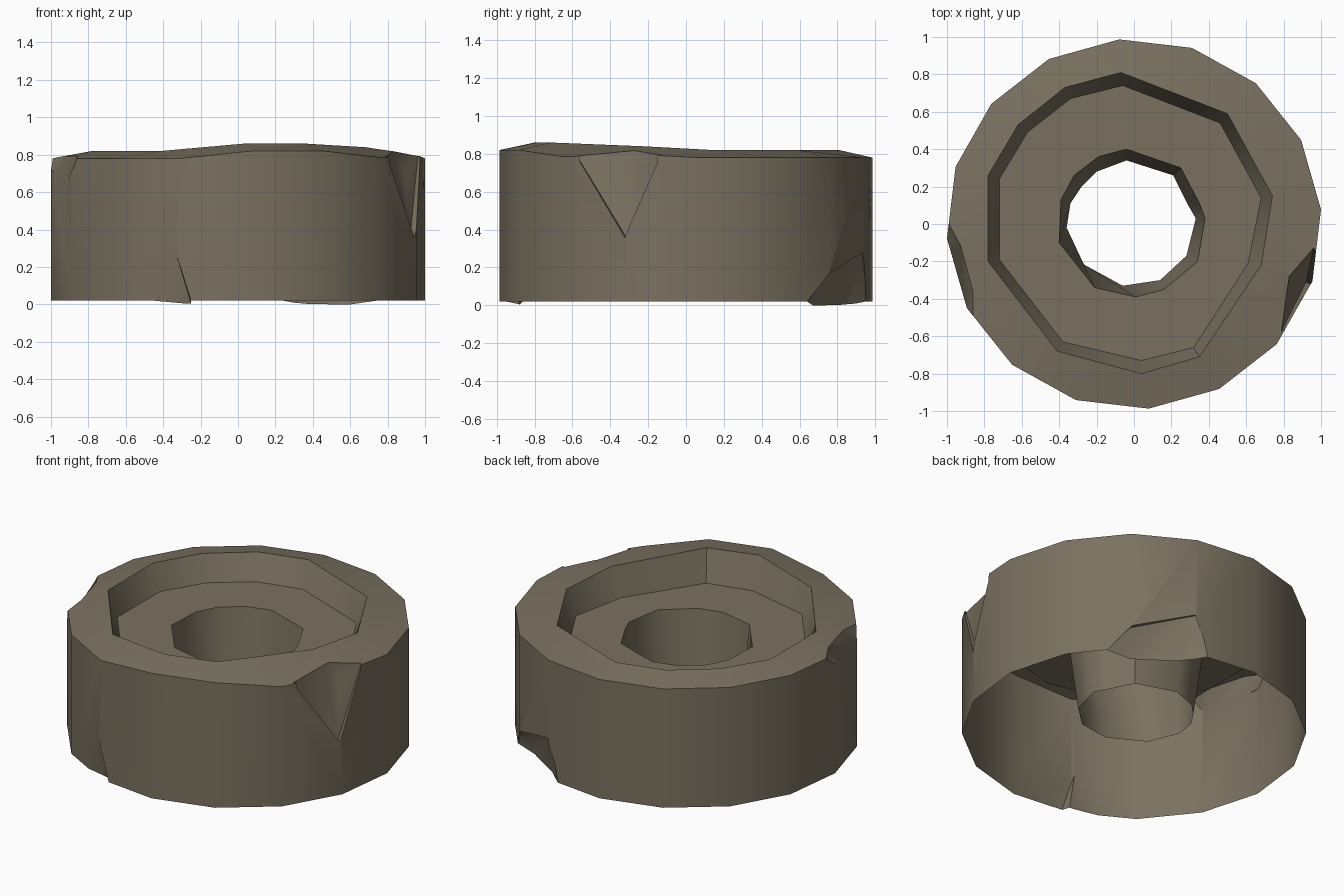
import bpy, bmesh, math
from mathutils import Vector

if "Cube" in bpy.data.objects:
    bpy.data.objects.remove(bpy.data.objects["Cube"])

stone = bpy.data.materials.new("weathered_stone")
stone.diffuse_color = (0.195, 0.165, 0.117, 1)
stone.use_nodes = True
stone.node_tree.nodes["Principled BSDF"].inputs["Base Color"].default_value = stone.diffuse_color
temp = bpy.data.materials.new("temporary_base")

# Plan outlines of the recess and the hole (clockwise from the back)
RECESS_TOP = [(-.07, .81, .82), (.5, .59, .82), (.74, .15, .82), (.68, -.22, .84),
              (.35, -.71, .86), (.04, -.8, .86), (-.41, -.68, .82), (-.78, -.2, .82),
              (-.78, .26, .82), (-.62, .53, .82), (-.37, .73, .82)]
RECESS_LOW = [(-.06, .74), (.46, .54), (.68, .14), (.61, -.21), (.32, -.66), (.04, -.73),
              (-.38, -.63), (-.72, -.19), (-.72, .24), (-.57, .49), (-.34, .67)]
HOLE_TOP = [(-.04, .4), (.25, .3), (.35, .11), (.38, .03), (.34, -.2), (.16, -.35),
            (.01, -.39), (-.21, -.34), (-.4, -.1), (-.39, .13), (-.32, .26), (-.19, .36)]
HOLE_LOW = [(-.04, .34), (.21, .26), (.29, .1), (.33, .03), (.28, -.17), (.14, -.3),
            (-.06, -.33), (-.28, -.21), (-.36, -.02), (-.34, .11), (-.28, .2), (-.2, .28)]
FLOOR_Z, TUBE_Z, BASE_Z = .66, .16, .02

bm = bmesh.new()


def ring(points, z=None):
    return [bm.verts.new((p[0], p[1], p[2] if z is None else z)) for p in points]


def wall(a, b, mat=0):
    for i in range(len(a)):
        j = (i + 1) % len(a)
        bm.faces.new((a[i], a[j], b[j], b[i])).material_index = mat


def stitch(a, b, mat=0):
    """Triangulated annulus between two rings of different counts."""
    ang = lambda v: math.atan2(v.co.y, v.co.x)
    a, b = sorted(a, key=ang), sorted(b, key=ang)
    i = j = 0

    def nxt(r, k):
        return ang(r[k % len(r)]) + 2 * math.pi * (k // len(r))
    while i < len(a) or j < len(b):
        p, q = a[i % len(a)], b[j % len(b)]
        if j >= len(b) or (i < len(a) and nxt(a, i + 1) <= nxt(b, j + 1)):
            t = a[(i + 1) % len(a)]
            i += 1
        else:
            t = b[(j + 1) % len(b)]
            j += 1
        bm.faces.new((p, q, t)).material_index = mat


# Sixteen-sided outer wall with a raised front lip
plan = []
for k in range(16):
    t = math.radians(4.5 + 22.5 * k)
    plan.append((math.cos(t) * 1.003, math.sin(t) * .99))
lift = {12: .82, 13: .82, 14: .785, 15: .80}
outer_top = ring([(x, y, lift.get(k, .78)) for k, (x, y) in enumerate(plan)])
outer_low = ring(plan, BASE_Z)
wall(outer_top, outer_low)

# Top rim, recess, floor and central tube
rec_top, rec_low = ring(RECESS_TOP), ring(RECESS_LOW, FLOOR_Z)
hole_top, hole_low = ring(HOLE_TOP, FLOOR_Z), ring(HOLE_LOW, TUBE_Z)
stitch(outer_top, rec_top)
wall(rec_top, rec_low)
stitch(rec_low, hole_top)
wall(hole_top, hole_low)

# Temporary base, so that the chips can be cut from a solid
base = ring([(x * .5, y * .5) for x, y in plan], -.09)
wall(outer_low, base, 1)
stitch(base, hole_low, 1)
bmesh.ops.recalc_face_normals(bm, faces=bm.faces[:])

me = bpy.data.meshes.new("stone_ring")
bm.to_mesh(me)
bm.free()
me.materials.append(stone)
me.materials.append(temp)
body = bpy.data.objects.new("stone_ring", me)
bpy.context.collection.objects.link(body)

# Chips broken out of the edges, cut with convex hulls
CHIPS = {
    "right_top_chip": [(.92, -.31, .35), (.79, -.57, .78), (.77, -.6, 1), (.83, -.28, .81),
                       (.82, -.28, 1), (.89, -.24, .70), (.96, -.13, .78), (.97, -.12, 1),
                       (1.1, -.4, .4), (1.1, -.4, 1)],
    "left_top_chip": [(-1, -.07, .72), (-.91, -.42, .66), (-.99, 0, .78), (-.93, -.11, .79),
                      (-.86, -.35, .80), (-.86, -.5, .78), (-.98, .02, .95), (-.84, -.35, .95),
                      (-.84, -.5, .95), (-1.15, -.3, .7), (-1.15, -.3, .95)],
    "front_low_chip": [(-.33, -.93, .27), (-.47, -.86, .02), (-.25, -.88, 0), (-.25, -.97, .02),
                       (-.47, -.86, -.1), (-.25, -.88, -.1), (-.4, -1.15, .2), (-.4, -1.15, -.1)],
    "back_low_chip": [(.31, .93, .28), (.65, .73, .16), (.37, .82, 0), (.6, .67, 0),
                      (.23, .96, .02), (.74, .64, .02), (.37, .82, -.1), (.6, .67, -.1),
                      (.23, .96, -.1), (.74, .64, -.1), (.62, 1.05, .25), (.62, 1.05, -.1)],
}
bpy.context.view_layer.objects.active = body
body.select_set(True)
for name, pts in CHIPS.items():
    cb = bmesh.new()
    for p in pts:
        cb.verts.new(Vector(p))
    res = bmesh.ops.convex_hull(cb, input=cb.verts[:])
    loose = [v for v in cb.verts if not v.link_faces]
    bmesh.ops.delete(cb, geom=loose, context='VERTS')
    bmesh.ops.recalc_face_normals(cb, faces=cb.faces[:])
    cm = bpy.data.meshes.new(name)
    cb.to_mesh(cm)
    cb.free()
    cm.materials.append(stone)
    cutter = bpy.data.objects.new(name, cm)
    cutter.hide_render = True
    bpy.context.collection.objects.link(cutter)
    mod = body.modifiers.new(name, 'BOOLEAN')
    mod.operation, mod.solver, mod.object = 'DIFFERENCE', 'EXACT', cutter
    bpy.ops.object.modifier_apply(modifier=name)
    bpy.data.objects.remove(cutter)

# Open the underside again
bm = bmesh.new()
bm.from_mesh(body.data)
bmesh.ops.delete(bm, geom=[f for f in bm.faces if f.material_index == 1], context='FACES')
bm.to_mesh(body.data)
bm.free()
body.data.materials.pop(index=1)
bpy.data.materials.remove(temp)
bpy.ops.object.shade_smooth_by_angle(angle=math.radians(38))
